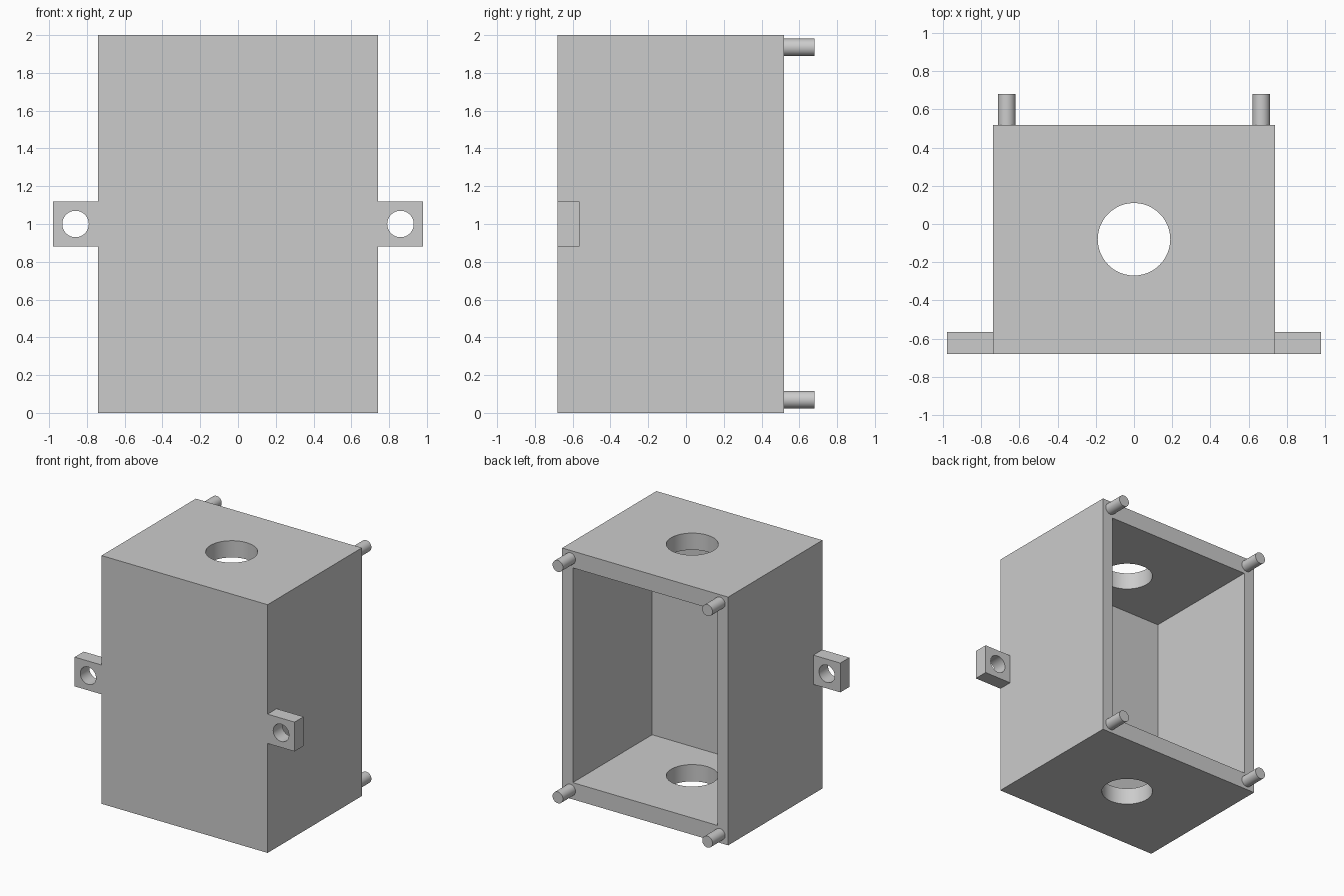
import bpy
import math

if "Cube" in bpy.data.objects:
    bpy.data.objects.remove(bpy.data.objects["Cube"], do_unlink=True)

grey = bpy.data.materials.new("light_grey")
grey.use_nodes = True
grey.diffuse_color = (0.6, 0.6, 0.6, 1)
grey.node_tree.nodes["Principled BSDF"].inputs["Base Color"].default_value = (0.6, 0.6, 0.6, 1)


def block(name, low, high):
    """Box between two opposite corners."""
    bpy.ops.mesh.primitive_cube_add(size=1, location=[(a + b) / 2 for a, b in zip(low, high)])
    ob = bpy.context.object
    ob.name = name
    ob.scale = [b - a for a, b in zip(low, high)]
    bpy.ops.object.transform_apply(location=False, rotation=False, scale=True)
    ob.data.materials.append(grey)
    return ob


def rod(name, centre, radius, length, along_y=False):
    """Round bar along z, or along y."""
    bpy.ops.mesh.primitive_cylinder_add(
        vertices=48, radius=radius, depth=length, location=centre,
        rotation=(math.pi / 2 if along_y else 0, 0, 0))
    ob = bpy.context.object
    ob.name = name
    ob.data.materials.append(grey)
    return ob


def cut(target, cutter):
    """Subtract the cutter from the target and discard it."""
    mod = target.modifiers.new("cut", "BOOLEAN")
    mod.operation = "DIFFERENCE"
    mod.solver = "EXACT"
    mod.object = cutter
    bpy.context.view_layer.objects.active = target
    bpy.ops.object.modifier_apply(modifier=mod.name)
    bpy.data.objects.remove(cutter, do_unlink=True)


def smooth(ob):
    bpy.ops.object.select_all(action="DESELECT")
    ob.select_set(True)
    bpy.context.view_layer.objects.active = ob
    bpy.ops.object.shade_smooth_by_angle(angle=math.radians(30))


FRONT, BACK, HALF_W, HEIGHT = -0.68, 0.52, 0.74, 2.0
SIDE_WALL, END_WALL, FRONT_WALL = 0.095, 0.135, 0.19

# Housing: open at the back, with a round hole through top and bottom
housing = block("housing", (-HALF_W, FRONT, 0), (HALF_W, BACK, HEIGHT))
cut(housing, block("cavity_cutter",
                   (SIDE_WALL - HALF_W, FRONT + FRONT_WALL, END_WALL),
                   (HALF_W - SIDE_WALL, BACK + 0.2, HEIGHT - END_WALL)))
cut(housing, rod("port_cutter", (0, -0.08, 1), 0.19, 3))
smooth(housing)

for side, s in (("left", 1), ("right", -1)):
    # Mounting tab with a screw hole
    xs = sorted((s * HALF_W, s * 0.98))
    tab = block(side + "_mounting_tab", (xs[0], FRONT, 0.882), (xs[1], -0.565, 1.118))
    cut(tab, rod("screw_hole_cutter", (s * 0.86, -0.62, 1), 0.07, 0.5, True))
    smooth(tab)

    # Locating pins on the rear rim
    for level, z in (("lower", 0.07), ("upper", 1.935)):
        pin = rod(f"{level}_{side}_pin", (s * 0.667, 0.6, z), 0.046, 0.16, True)
        smooth(pin)
